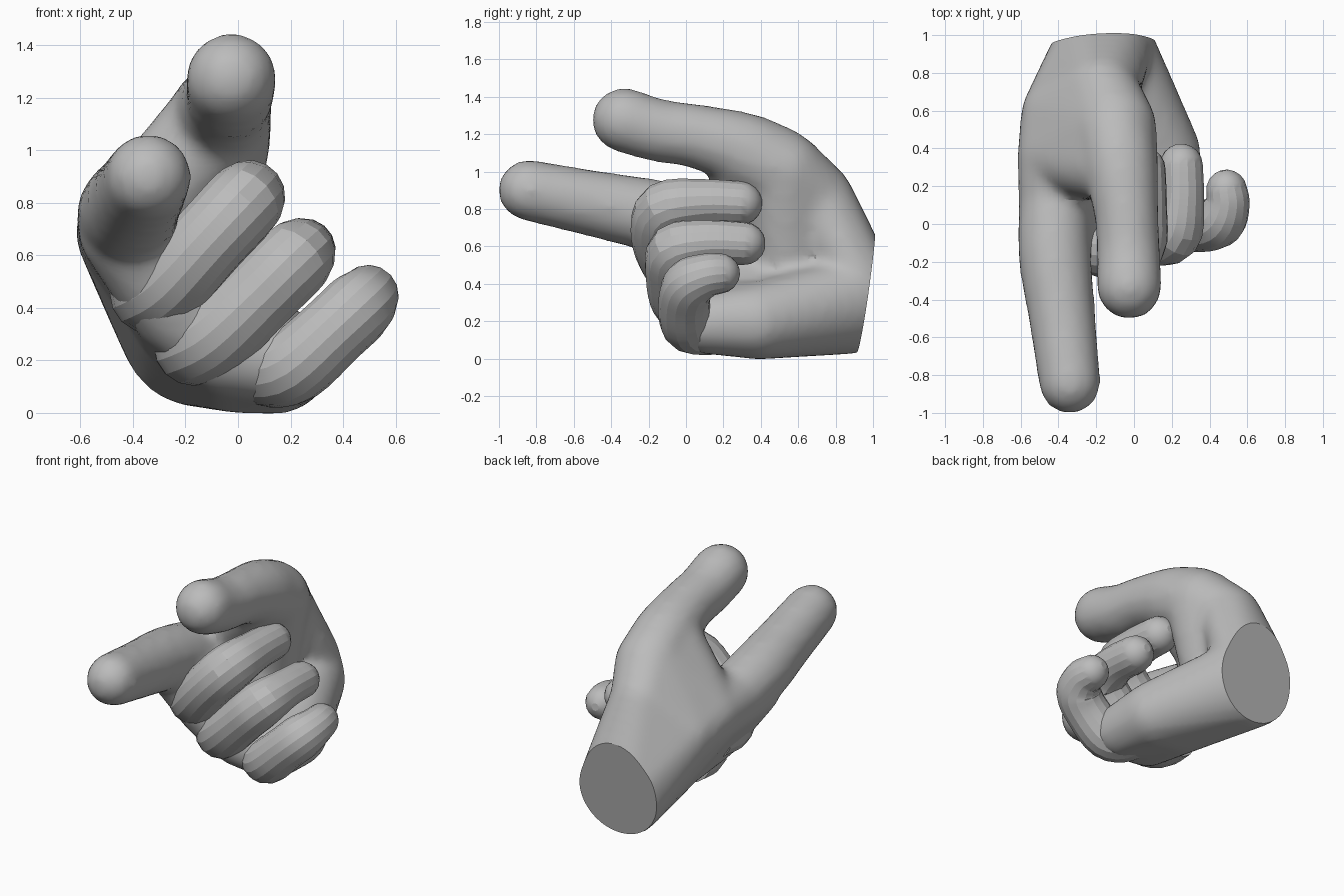
import bpy, bmesh, math
from mathutils import Vector, Matrix

if "Cube" in bpy.data.objects:
    bpy.data.objects.remove(bpy.data.objects["Cube"])

grey = bpy.data.materials.new("plain_grey")
grey.use_nodes = True
GREY = (0.5, 0.5, 0.5, 1)
grey.diffuse_color = GREY
grey.node_tree.nodes["Principled BSDF"].inputs["Base Color"].default_value = GREY


def make_object(name, bm):
    mesh = bpy.data.meshes.new(name)
    bm.to_mesh(mesh)
    bm.free()
    mesh.materials.append(grey)
    obj = bpy.data.objects.new(name, mesh)
    bpy.context.collection.objects.link(obj)
    return obj


def shade(obj, degrees):
    bpy.ops.object.select_all(action='DESELECT')
    obj.select_set(True)
    bpy.context.view_layer.objects.active = obj
    bpy.ops.object.shade_smooth_by_angle(angle=math.radians(degrees))


def smooth_path(points, steps=4):
    """Catmull-Rom samples through (x, y, z, radius) points."""
    p = [Vector(q) for q in points]
    p = [2 * p[0] - p[1]] + p + [2 * p[-1] - p[-2]]
    out = []
    for i in range(1, len(p) - 2):
        a, b, c, d = p[i - 1:i + 3]
        for s in range(steps):
            t = s / steps
            out.append(0.5 * (2 * b + (c - a) * t + (2 * a - 5 * b + 4 * c - d) * t ** 2
                              + (3 * b - a - 3 * c + d) * t ** 3))
    return out + [p[-2]]


def add_finger(bm, points, sides=16):
    """Sweep a round tube along a path and close it with a domed tip."""
    path = smooth_path(points)
    centres = [q.to_3d() for q in path]
    radii = [q[3] for q in path]
    tangents = [(centres[min(i + 1, len(path) - 1)] - centres[max(i - 1, 0)]).normalized()
                for i in range(len(path))]
    tip, tip_dir, tip_r = centres[-1], tangents[-1], radii[-1]
    for angle in (0.35, 0.7, 1.05, 1.35):
        centres.append(tip + tip_dir * tip_r * math.sin(angle))
        radii.append(tip_r * math.cos(angle))
        tangents.append(tip_dir)
    side = tangents[0].orthogonal().normalized()
    rings = []
    for c, r, t in zip(centres, radii, tangents):
        side = (side - t * side.dot(t)).normalized()
        up = t.cross(side)
        rings.append([bm.verts.new(c + r * (side * math.cos(k * math.tau / sides)
                                            + up * math.sin(k * math.tau / sides)))
                      for k in range(sides)])
    for a, b in zip(rings, rings[1:]):
        for k in range(sides):
            n = (k + 1) % sides
            bm.faces.new((a[k], a[n], b[n], b[k]))
    bm.faces.new(rings[0][::-1])
    bm.faces.new(rings[-1])


def add_hull(bm, balls, wrist=False):
    """Wrap a convex skin around balls, and around the wrist end if asked."""
    part = bmesh.new()
    for x, y, z, r in balls:
        bmesh.ops.create_icosphere(part, subdivisions=3, radius=r,
                                   matrix=Matrix.Translation((x, y, z)))
    if wrist:
        for back, size in ((0, 1), (0.08, 0.86)):
            for k in range(24):
                a = k * math.tau / 24
                x, z = 0.28 * size * math.cos(a), 0.28 * size * math.sin(a)
                part.verts.new((-0.165 + x, 0.955 + 0.05 * x + 0.15 * z + back, 0.305 + z))
    result = bmesh.ops.convex_hull(part, input=part.verts)
    junk = set(result["geom_interior"]) | set(result["geom_unused"])
    bmesh.ops.delete(part, geom=[v for v in junk if isinstance(v, bmesh.types.BMVert)],
                     context='VERTS')
    copies = {v: bm.verts.new(v.co) for v in part.verts}
    for f in part.faces:
        bm.faces.new([copies[v] for v in f.verts])
    part.free()


# Knuckle end and heel end of each bone row, then the thumb base
index_row = [(-0.42, -0.08, 0.7, 0.19), (-0.42, 0.36, 0.69, 0.2)]
middle_row = [(-0.23, 0.02, 0.4, 0.18), (-0.2, 0.4, 0.36, 0.2)]
ring_row = [(-0.04, 0.08, 0.24, 0.18), (-0.02, 0.4, 0.21, 0.21)]
little_row = [(0.19, 0.1, 0.19, 0.165), (0.15, 0.38, 0.2, 0.205)]
index_heel = (-0.4, 0.58, 0.64, 0.2)
palm_hollow = (-0.2, 0.56, 0.42, 0.2)
thumb_base = [(-0.07, 0.3, 1.11, 0.2), (-0.1, 0.52, 1.0, 0.22), (-0.17, 0.7, 0.85, 0.2)]

hand = bmesh.new()
rows = [index_row, middle_row, ring_row, little_row]
for a, b in zip(rows, rows[1:]):
    add_hull(hand, a + b)
    add_hull(hand, [a[1], b[1]], wrist=True)
add_hull(hand, [index_row[1], index_heel] + thumb_base[:2])
add_hull(hand, [index_row[1], index_heel] + thumb_base[1:])
add_hull(hand, [index_heel, palm_hollow] + thumb_base[1:])
add_hull(hand, [index_heel, thumb_base[2]], wrist=True)

# Pointing index finger and raised thumb, blended into the palm
add_finger(hand, [(-0.42, 0.2, 0.69, 0.185), (-0.42, -0.15, 0.76, 0.195),
                  (-0.38, -0.5, 0.83, 0.178), (-0.34, -0.84, 0.9, 0.165)])
add_finger(hand, [(-0.1, 0.5, 1.03, 0.21), (-0.07, 0.3, 1.12, 0.2), (-0.04, 0.05, 1.19, 0.172),
                  (-0.03, -0.15, 1.22, 0.17), (-0.025, -0.33, 1.275, 0.175)])
bmesh.ops.recalc_face_normals(hand, faces=hand.faces)
palm = make_object("palm_index_and_thumb", hand)

remesh = palm.modifiers.new("blend", 'REMESH')
remesh.mode = 'VOXEL'
remesh.voxel_size = 0.03
soften = palm.modifiers.new("soften", 'SMOOTH')
soften.factor = 0.5
soften.iterations = 8
bpy.context.view_layer.update()
blended = palm.evaluated_get(bpy.context.evaluated_depsgraph_get())
bm = bmesh.new()
bm.from_mesh(blended.to_mesh())
blended.to_mesh_clear()
palm.modifiers.clear()

# Flat cut at the wrist
bmesh.ops.bisect_plane(bm, geom=bm.verts[:] + bm.edges[:] + bm.faces[:],
                       plane_co=(-0.165, 0.955, 0.305), plane_no=(-0.05, 1, -0.15),
                       clear_outer=True)
bmesh.ops.holes_fill(bm, edges=[e for e in bm.edges if e.is_boundary], sides=0)
bmesh.ops.recalc_face_normals(bm, faces=bm.faces)
bm.to_mesh(palm.data)
bm.free()
shade(palm, 25)

# Three curled fingers
curled = {
    "middle_finger": [(-0.33, 0.2, 0.46, 0.15), (-0.33, 0.02, 0.46, 0.155),
                      (-0.25, -0.08, 0.51, 0.158), (-0.11, -0.145, 0.66, 0.15),
                      (0.02, -0.11, 0.8, 0.15), (0.05, 0.1, 0.835, 0.125),
                      (0.05, 0.29, 0.83, 0.118)],
    "ring_finger": [(-0.17, 0.2, 0.26, 0.15), (-0.16, 0.05, 0.26, 0.155),
                    (-0.07, -0.03, 0.31, 0.158), (0.08, -0.07, 0.45, 0.148),
                    (0.21, -0.05, 0.58, 0.148), (0.25, 0.12, 0.62, 0.122),
                    (0.25, 0.31, 0.615, 0.115)],
    "little_finger": [(0.13, 0.25, 0.17, 0.14), (0.13, 0.1, 0.165, 0.145),
                      (0.22, 0.01, 0.185, 0.145), (0.36, -0.01, 0.31, 0.138),
                      (0.455, 0.02, 0.4, 0.138), (0.495, 0.11, 0.445, 0.118),
                      (0.49, 0.18, 0.455, 0.108)],
}
for name, points in curled.items():
    bm = bmesh.new()
    add_finger(bm, points)
    bmesh.ops.recalc_face_normals(bm, faces=bm.faces)
    shade(make_object(name, bm), 20)
